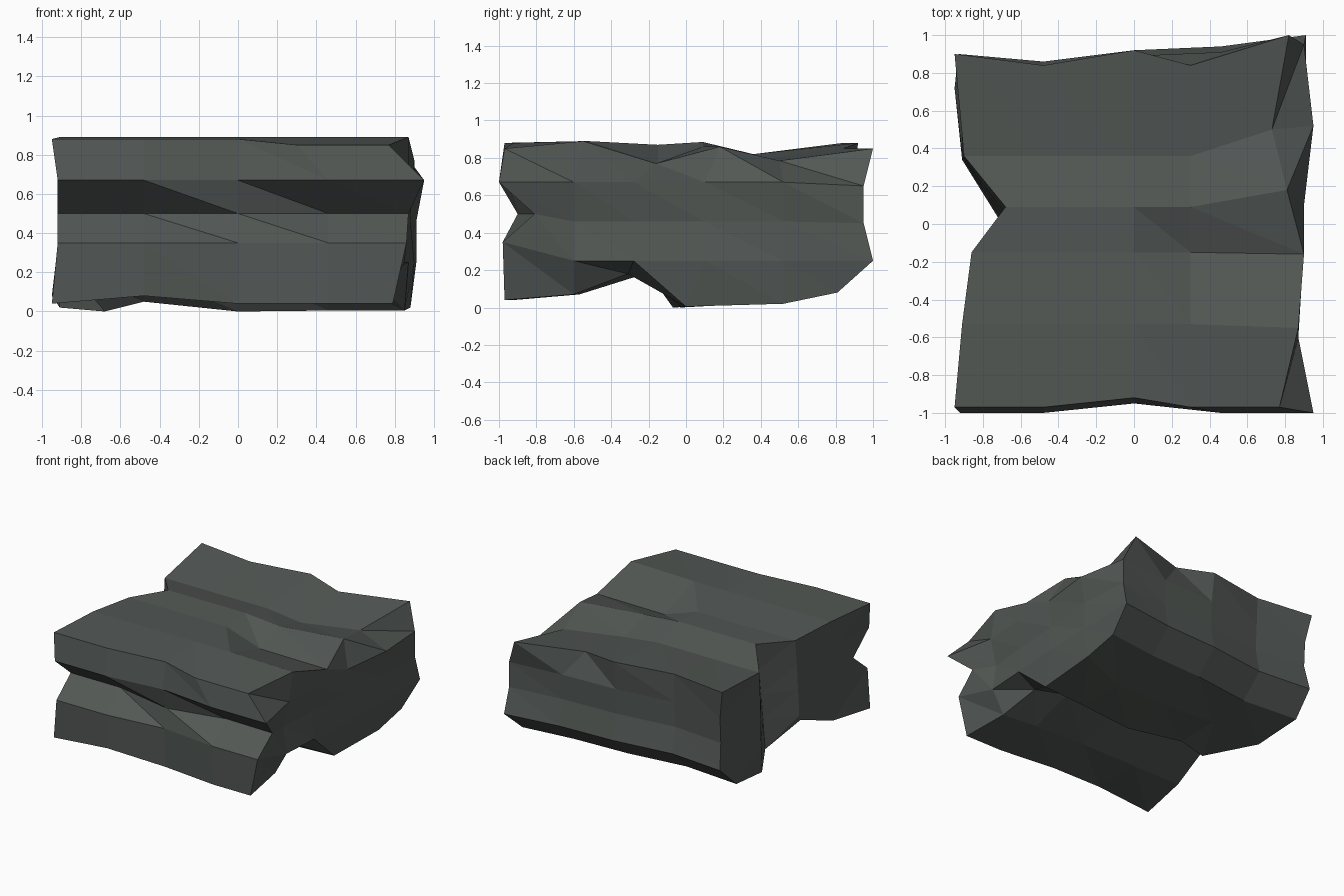
import bpy
import bmesh

cube = bpy.data.objects.get("Cube")
if cube:
    bpy.data.objects.remove(cube, do_unlink=True)

stone = bpy.data.materials.new("dark grey stone")
stone.use_nodes = True
stone.diffuse_color = (0.085, 0.097, 0.09, 1)
stone.node_tree.nodes["Principled BSDF"].inputs["Base Color"].default_value = stone.diffuse_color

# Outline of each end as (x, y, z): up the front, over the top, down the back, under the base
FRONT, TOP, BACK, BASE = range(0, 5), range(5, 9), range(9, 14), range(14, 18)
left_end = [
    (-.95, -.97, .04), (-.92, -.98, .35), (-.92, -.8, .5), (-.92, -1, .67), (-.95, -.97, .88),
    (-.91, -.53, .89), (-.86, -.15, .87), (-.68, .09, .885), (-.9, .36, .82),
    (-.95, .9, .88), (-.91, .87, .65), (-.91, .86, .45), (-.93, .9, .25), (-.95, .72, .08),
    (-.91, .34, .02), (-.68, -.03, 0), (-.86, -.22, .21), (-.9, -.57, .08)]
right_end = [
    (.79, -.97, .04), (.86, -.98, .35), (.87, -.81, .5), (.95, -1, .67), (.77, -.97, .85),
    (.87, -.55, .89), (.9, -.16, .77), (.81, .18, .86), (.73, .5, .785),
    (.82, 1, .85), (.9, .95, .65), (.9, .95, .45), (.91, 1, .25), (.88, .81, .08),
    (.88, .52, .02), (.85, 0, .005), (.69, -.31, .18), (.75, -.6, .07)]

# Five cross sections from left to right
rings = [[list(p) for p in left_end]]
for x in (-.48, 0):
    rings.append([[x, y, z] for _, y, z in left_end])
rings.append([[.46 if k < 4 or k > 9 else .3, a[1], b[2]]
              for k, (a, b) in enumerate(zip(left_end, right_end))])
rings.append([list(p) for p in right_end])

# Weathering: dents and bulges along the front, back and base
for k in FRONT:
    rings[2][k][1] += -.1 if k == 2 else .05
for k in BACK:
    rings[1][k][1] -= .06 if k == BACK[0] else .04
    rings[2][k][1] += .02
    rings[3][k][1] += -.06 if k == BACK[0] else .04
rings[1][0][2] = .08
for k in BASE[:2]:
    rings[1][k][2] = .05
rings[2][BASE[1]][1] = -.07

bm = bmesh.new()
verts = [[bm.verts.new(p) for p in ring] for ring in rings]
count = len(left_end)


def patch(a, b, c, d):
    """Two facets split along b-d."""
    bm.faces.new((a, b, d))
    bm.faces.new((b, c, d))


# Long sides of the slab
for i in range(len(rings) - 1):
    for k in range(count):
        n = (k + 1) % count
        patch(verts[i][k], verts[i + 1][k], verts[i + 1][n], verts[i][n])


def end_grid(ring, inner):
    """Grid of columns front to back, each running base to top."""
    columns = [[ring[k] for k in FRONT]]
    for top, base, middle in zip(TOP, reversed(BASE), inner):
        columns.append([ring[base]] + [bm.verts.new(p) for p in middle] + [ring[top]])
    columns.append([ring[k] for k in reversed(BACK)])
    return columns


LEVELS = (.25, .46, .67)
left_inner = []
for top, base in zip(TOP, reversed(BASE)):
    a, b = left_end[base], left_end[top]
    left_inner.append([(a[0] + (b[0] - a[0]) * z, a[1] + (b[1] - a[1]) * z, z) for z in LEVELS])
# Right end: each column has its depth at the three levels
right_inner = [[(x, y, z) for x, z in zip(depths, LEVELS)] for y, depths in (
    (-.6, (.85, .82, .87)), (-.28, (.87, .85, .89)), (.1, (.9, .88, .9)), (.52, (.91, .91, .95)))]

# Broken ends
for ring, inner in ((verts[0], left_inner), (verts[-1], right_inner)):
    grid = end_grid(ring, inner)
    for left, right in zip(grid, grid[1:]):
        for j in range(len(left) - 1):
            patch(left[j], right[j], right[j + 1], left[j + 1])

bmesh.ops.recalc_face_normals(bm, faces=bm.faces)
mesh = bpy.data.meshes.new("rock_slab")
bm.to_mesh(mesh)
bm.free()
mesh.materials.append(stone)
rock = bpy.data.objects.new("rock_slab", mesh)
bpy.context.collection.objects.link(rock)
